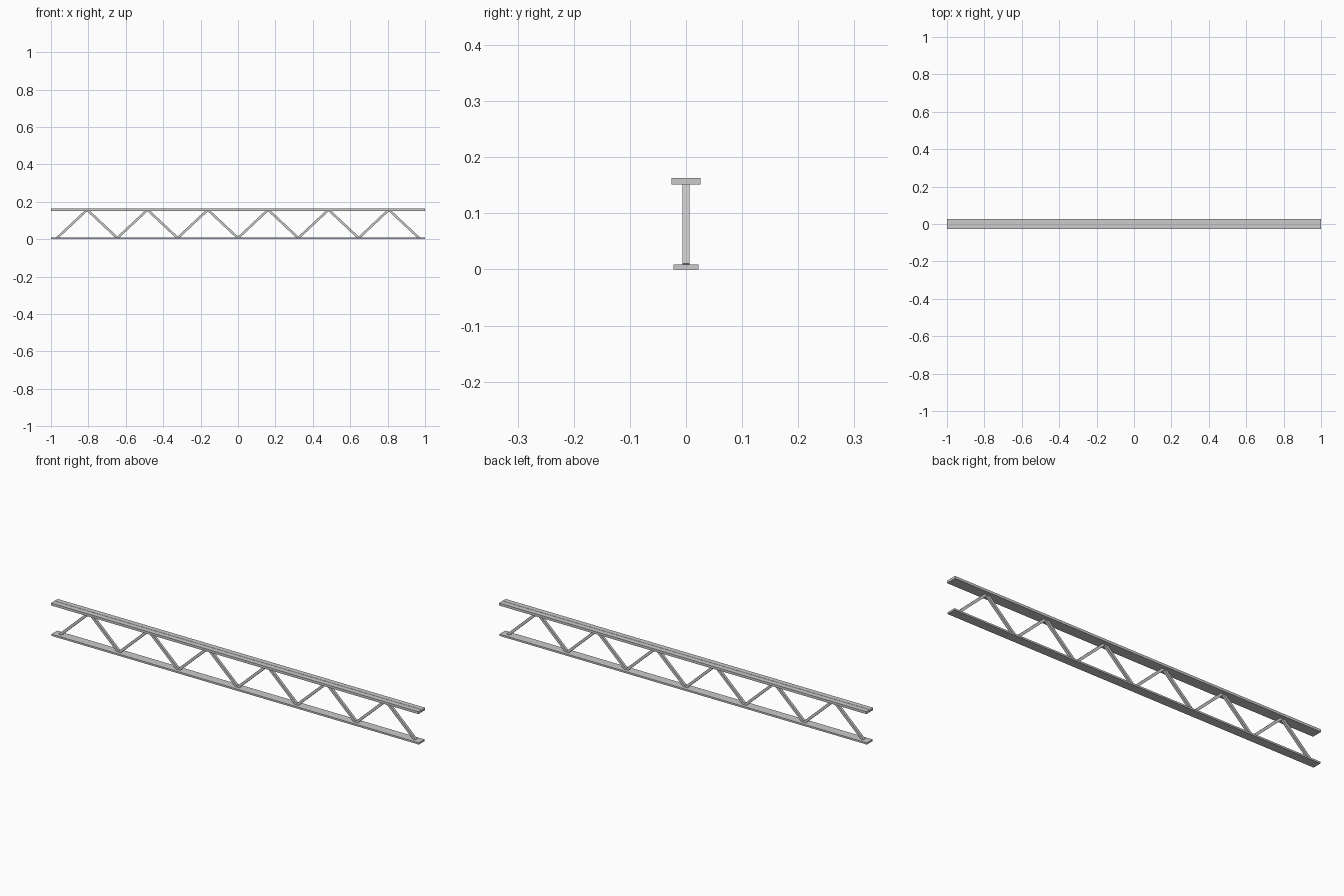
import bpy, bmesh, math
from mathutils import Matrix, Vector

if "Cube" in bpy.data.objects:
    bpy.data.objects.remove(bpy.data.objects["Cube"])


def finish(bm, name):
    bmesh.ops.recalc_face_normals(bm, faces=bm.faces)
    mesh = bpy.data.meshes.new(name)
    bm.to_mesh(mesh)
    bm.free()
    obj = bpy.data.objects.new(name, mesh)
    bpy.context.collection.objects.link(obj)
    return obj


def chord(name, profile):
    """Extrude a (y, z) profile along the full two-unit length."""
    bm = bmesh.new()
    face = bm.faces.new([bm.verts.new((-1, y, z)) for y, z in profile])
    out = bmesh.ops.extrude_face_region(bm, geom=[face], use_keep_orig=True)
    moved = [g for g in out["geom"] if isinstance(g, bmesh.types.BMVert)]
    bmesh.ops.translate(bm, verts=moved, vec=(2, 0, 0))
    return finish(bm, name)


# Top chord: wide flat bar with a fine seam along its centre
chord("top_chord", [(-0.026, 0.151), (0.026, 0.151), (0.026, 0.163),
                    (0.001, 0.163), (0, 0.161), (-0.001, 0.163),
                    (-0.026, 0.163)])

# Bottom chord: slightly narrower and thinner bar
chord("bottom_chord", [(-0.0225, 0), (0.0225, 0), (0.0225, 0.0085),
                       (-0.0225, 0.0085)])

# Diagonal web bars zigzagging between the chords
BAYS = 12
STEP = 0.1613
nodes = [Vector(((i - BAYS / 2) * STEP, 0, 0.157 if i % 2 else 0.006))
         for i in range(BAYS + 1)]
bm = bmesh.new()
for a, b in zip(nodes, nodes[1:]):
    d = b - a
    angle = -math.atan2(d.z, d.x)
    mat = (Matrix.Translation((a + b) / 2) @ Matrix.Rotation(angle, 4, 'Y')
           @ Matrix.Diagonal((d.length, 0.0126, 0.0126, 1)))
    bmesh.ops.create_cube(bm, size=1, matrix=mat)
finish(bm, "diagonal_web")
